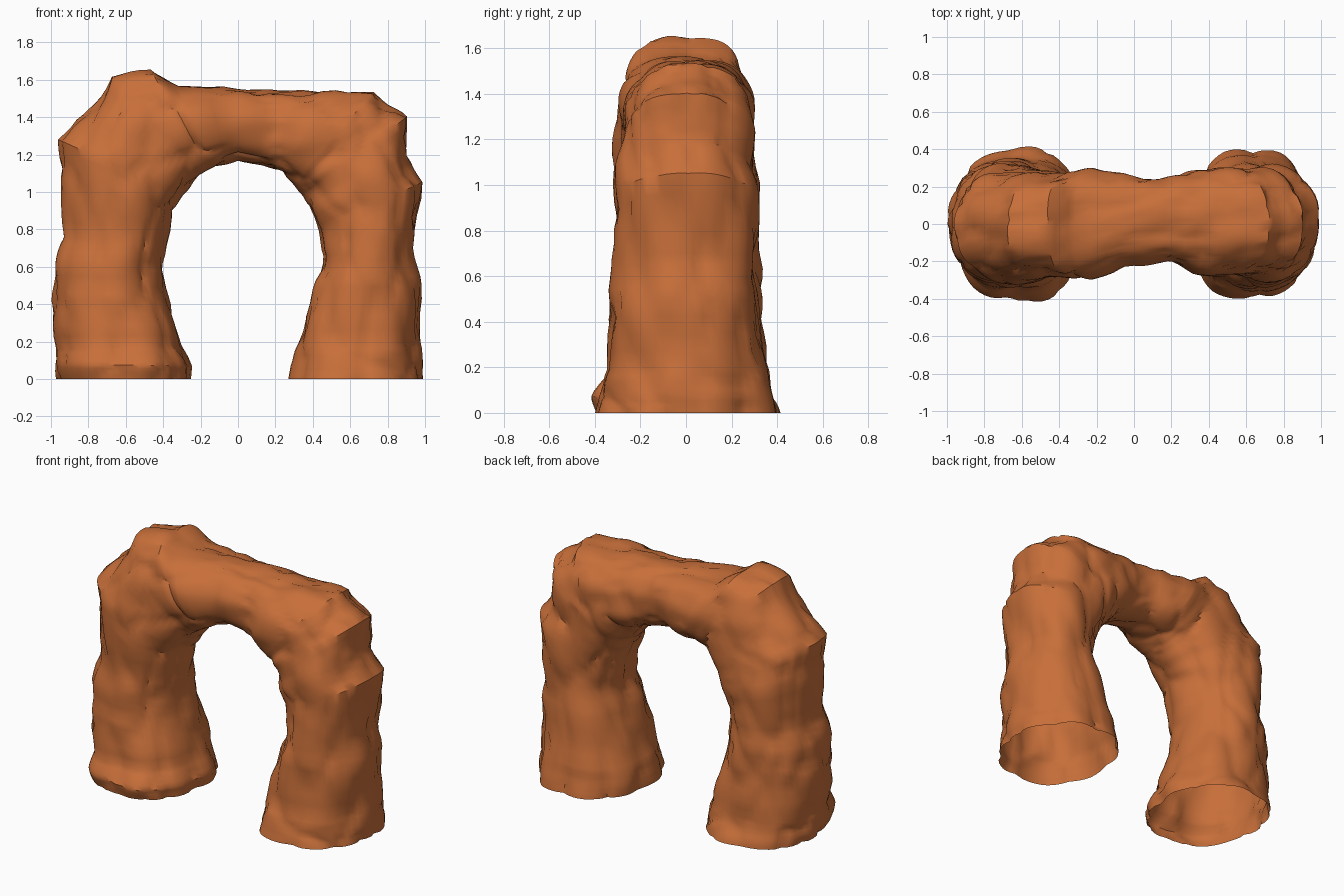
import bpy, bmesh, math
from mathutils import Vector, noise

if "Cube" in bpy.data.objects:
    bpy.data.objects.remove(bpy.data.objects["Cube"])

# rock colour
rock = bpy.data.materials.new("terracotta rock")
rock.diffuse_color = (0.58, 0.16, 0.042, 1)
rock.use_nodes = True
rock.node_tree.nodes["Principled BSDF"].inputs["Base Color"].default_value = rock.diffuse_color

# sections along the arch: outer x, z / inner x, z / front y, back y
S = [(-.96, 0, -.26, 0, -.40, .41), (-.97, .08, -.26, .07, -.41, .39),
     (-.97, .16, -.31, .18, -.36, .37), (-1.0, .42, -.36, .40, -.34, .34),
     (-.98, .60, -.41, .58, -.32, .33), (-.93, .76, -.39, .76, -.31, .31),
     (-.95, 1.08, -.36, .90, -.31, .33), (-.96, 1.28, -.31, .99, -.32, .30),
     (-.81, 1.41, -.25, 1.06, -.30, .28), (-.68, 1.62, -.21, 1.09, -.29, .27),
     (-.47, 1.66, -.17, 1.11, -.29, .27), (-.32, 1.57, -.12, 1.13, -.29, .28),
     (0, 1.56, 0, 1.17, -.21, .24), (.22, 1.53, .13, 1.14, -.20, .25),
     (.45, 1.54, .22, 1.10, -.26, .29), (.73, 1.54, .28, 1.04, -.28, .30),
     (.80, 1.46, .31, 1.00, -.28, .30),
     (.90, 1.40, .34, .97, -.29, .30), (.91, 1.20, .39, .89, -.31, .30),
     (.98, 1.05, .44, .80, -.30, .32), (.94, .70, .47, .66, -.31, .31),
     (.97, .50, .41, .48, -.33, .33), (.97, .20, .31, .18, -.35, .36),
     (.99, .07, .28, .07, -.40, .39), (.99, 0, .28, 0, -.41, .40)]
SUB, N = 4, 64


def rounded(v, e):
    return math.copysign(abs(v) ** e, v)


def crag(p):
    # chiselled slabs, taller than wide, plus broken horizontal strata
    q = Vector((p.x * 4.5, p.y * 4.5, p.z * 2.6))
    d = noise.voronoi(q)[0]
    crack = max(0, 1 - (d[1] - d[0]) / 0.12)
    strata = noise.noise(Vector((p.x * 1.5, p.y * 1.5, p.z * 9)))
    return (0.02 - 0.04 * min(d[0], 0.9) - 0.012 * crack
            + 0.014 * strata + 0.012 * noise.noise(p * 6))


bm = bmesh.new()
rings = []
total = (len(S) - 1) * SUB
for k in range(total + 1):
    i = min(k // SUB, len(S) - 2)
    t = k / SUB - i
    ox, oz, ix, iz, y0, y1 = [a + (b - a) * t for a, b in zip(S[i], S[i + 1])]
    outer, inner = Vector((ox, 0, oz)), Vector((ix, 0, iz))
    mid, half = (outer + inner) / 2, (outer - inner) / 2
    # legs and shoulders are round outside, the span is boxier
    span = max(0, min(1, (0.5 - abs(mid.x)) / 0.3)) if mid.z > 0.9 else 0
    ring = []
    for j in range(N):
        a = 2 * math.pi * j / N
        e = (0.95 - 0.13 * span) if math.cos(a) > 0 else (0.9 - 0.12 * span)
        c, s = rounded(math.cos(a), e), rounded(math.sin(a), e)
        off = half * c + Vector((0, (y1 - y0) / 2 * s, 0))
        p = mid + Vector((0, (y0 + y1) / 2, 0)) + off
        p += off.normalized() * crag(p)
        p.x = max(-1, min(1, p.x))
        p.y = max(-.415, min(.415, p.y))
        p.z = 0 if k in (0, total) else max(p.z, 0.004)
        ring.append(bm.verts.new(p))
    rings.append(ring)

# skin the sections, leaving both feet open underneath
for r0, r1 in zip(rings, rings[1:]):
    for j in range(N):
        n = (j + 1) % N
        bm.faces.new((r0[j], r0[n], r1[n], r1[j]))
bmesh.ops.recalc_face_normals(bm, faces=bm.faces)
top = max(bm.faces, key=lambda f: f.calc_center_median().z)
if top.normal.z < 0:
    bmesh.ops.reverse_faces(bm, faces=bm.faces)

me = bpy.data.meshes.new("rock_arch")
bm.to_mesh(me)
bm.free()
me.materials.append(rock)
arch = bpy.data.objects.new("rock_arch", me)
bpy.context.collection.objects.link(arch)

# soft shading with sharp cracks
bpy.context.view_layer.objects.active = arch
arch.select_set(True)
bpy.ops.object.shade_smooth_by_angle(angle=math.radians(40))
